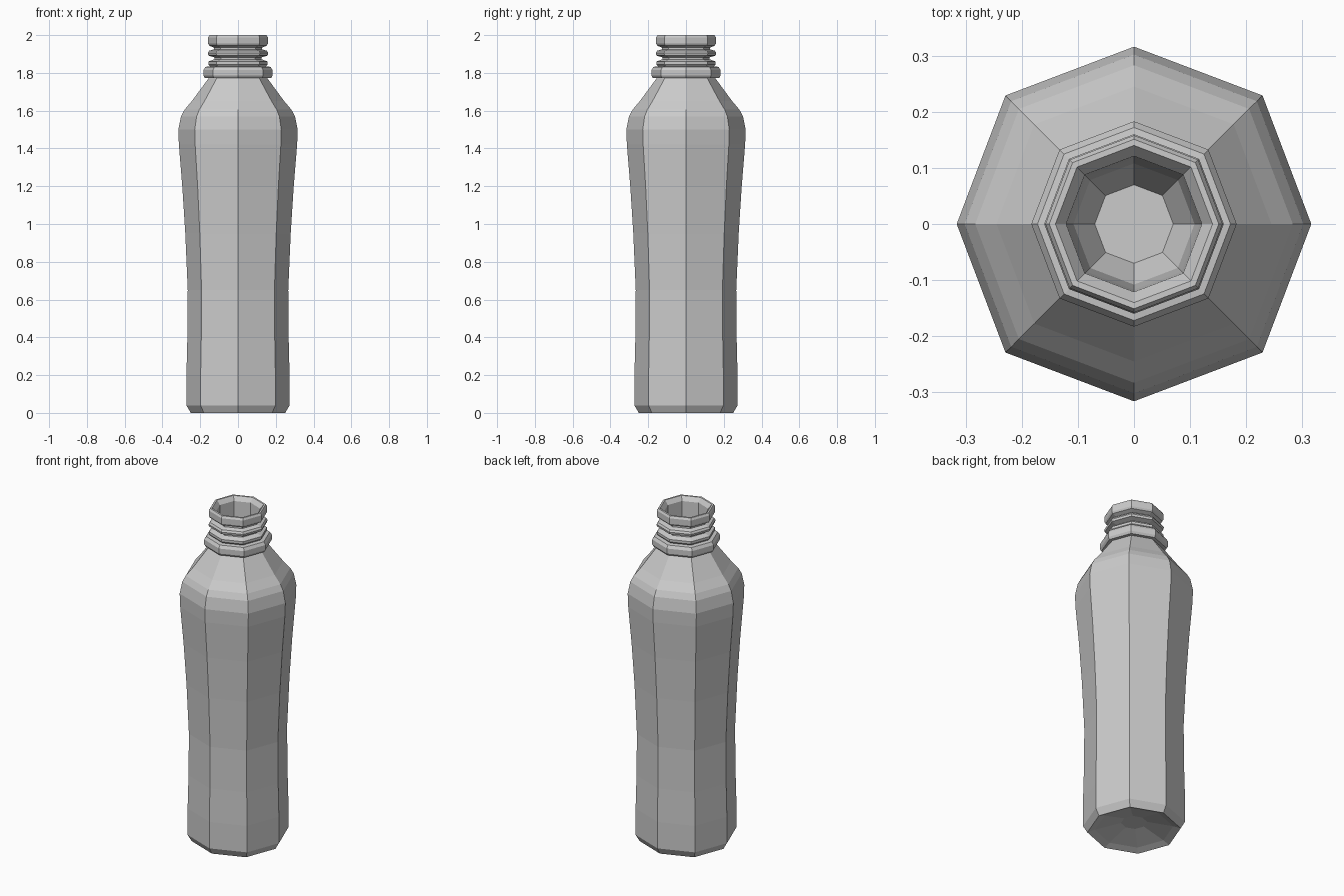
import bpy, bmesh, math

SIDES = 8


def lathe(name, profile):
    """Spin (radius, z) points into an eight-sided body, capped at both ends."""
    bm = bmesh.new()
    rings = []
    for r, z in profile:
        ring = []
        for i in range(SIDES):
            a = 2 * math.pi * i / SIDES
            k = r * (1.025 if i % 2 else 1.0)   # diagonal corners sit slightly further out
            ring.append(bm.verts.new((k * math.cos(a), k * math.sin(a), z)))
        rings.append(ring)
    for lo, hi in zip(rings, rings[1:]):
        for i in range(SIDES):
            j = (i + 1) % SIDES
            bm.faces.new((lo[i], lo[j], hi[j], hi[i]))
    bm.faces.new(rings[0][::-1])
    bm.faces.new(rings[-1])
    bmesh.ops.recalc_face_normals(bm, faces=bm.faces)
    mesh = bpy.data.meshes.new(name)
    bm.to_mesh(mesh)
    bm.free()
    obj = bpy.data.objects.new(name, mesh)
    bpy.context.collection.objects.link(obj)
    return obj


# recessed base
base = [(0.07, 0.05), (0.21, 0.015), (0.25, 0.0), (0.273, 0.04)]
# waisted body and rounded shoulder
body = [(0.273, 0.2), (0.268, 0.4), (0.266, 0.65), (0.279, 0.95), (0.295, 1.2),
        (0.313, 1.42), (0.316, 1.5), (0.302, 1.57), (0.283, 1.605),
        (0.245, 1.65), (0.155, 1.772)]
# collar and lower bead
collar = [(0.175, 1.772), (0.183, 1.785), (0.183, 1.815), (0.172, 1.832),
          (0.148, 1.835), (0.157, 1.845), (0.157, 1.86), (0.125, 1.872)]
# thread bead and rim
neck = [(0.125, 1.882), (0.157, 1.892), (0.16, 1.905), (0.153, 1.917),
        (0.127, 1.925), (0.127, 1.934), (0.152, 1.944), (0.158, 1.955),
        (0.158, 1.988), (0.151, 2.0)]
# inside of the mouth
mouth = [(0.14, 2.0), (0.121, 1.975), (0.117, 1.87), (0.108, 1.76), (0.07, 1.69)]

lathe("bottle", base + body + collar + neck + mouth)
